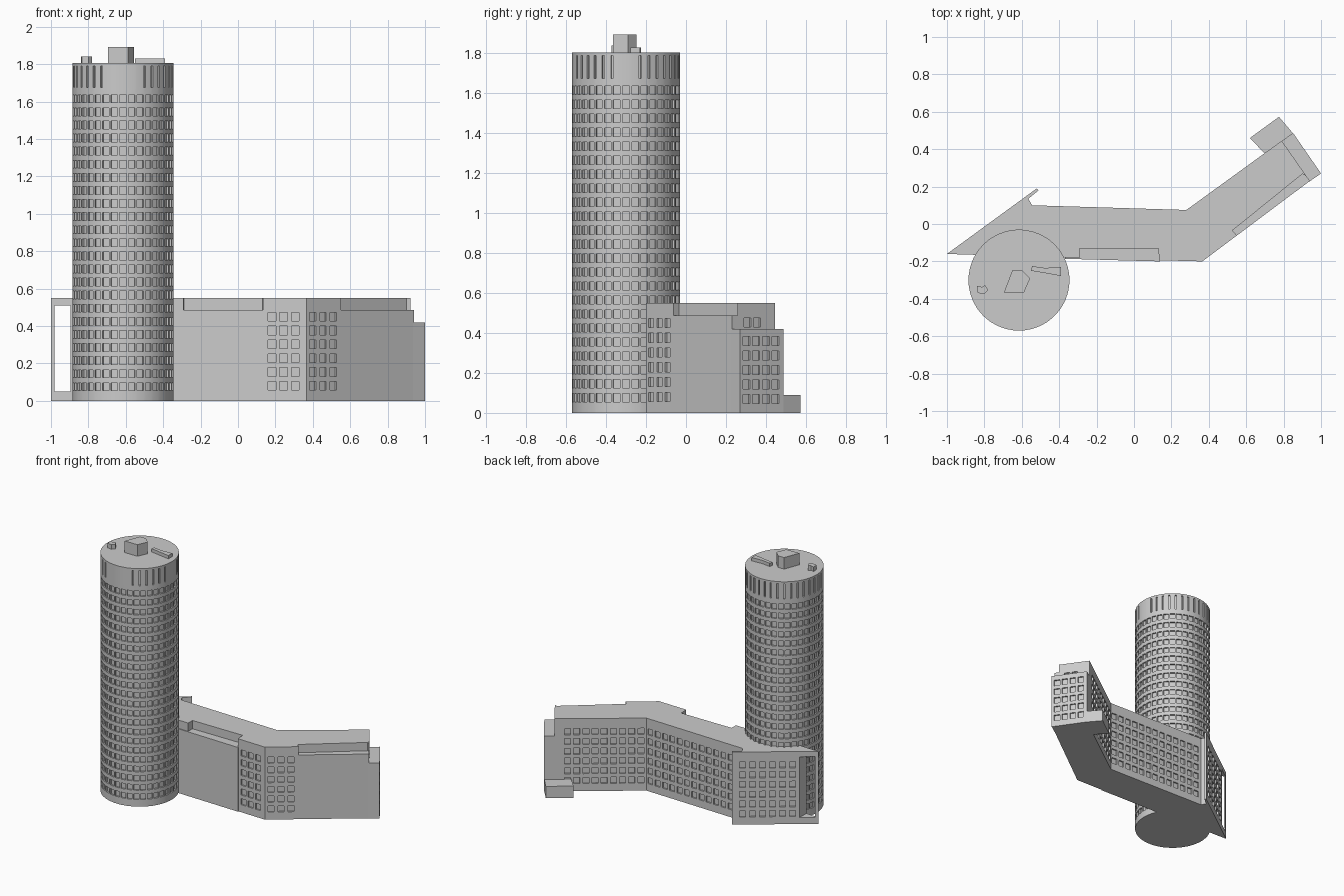
import bpy, bmesh, math
from mathutils import Vector

if "Cube" in bpy.data.objects:
    bpy.data.objects.remove(bpy.data.objects["Cube"])


def finish(name, bm):
    bmesh.ops.recalc_face_normals(bm, faces=bm.faces[:])
    me = bpy.data.meshes.new(name)
    bm.to_mesh(me)
    bm.free()
    ob = bpy.data.objects.new(name, me)
    bpy.context.collection.objects.link(ob)
    return ob


def add_prism(bm, pts, z0, z1):
    lo = [bm.verts.new((x, y, z0)) for x, y in pts]
    hi = [bm.verts.new((x, y, z1)) for x, y in pts]
    bm.faces.new(lo[::-1])
    bm.faces.new(hi)
    n = len(pts)
    for i in range(n):
        j = (i + 1) % n
        bm.faces.new((lo[i], lo[j], hi[j], hi[i]))


def prism(name, pts, z0, z1):
    bm = bmesh.new()
    add_prism(bm, pts, z0, z1)
    return finish(name, bm)


def add_windows(bm, p, q, t0, t1, cols, rows, w=0.042, h=0.046, d=0.011):
    """Grid of window-sized blocks straddling the wall from p to q."""
    p, q = Vector(p), Vector(q)
    t = (q - p).normalized()
    n = Vector((t.y, -t.x))
    for i in range(cols):
        c = p.lerp(q, t0 + (t1 - t0) * i / (cols - 1))
        pts = [c + t * a * w / 2 + n * b * d for a, b in ((-1, -1), (1, -1), (1, 1), (-1, 1))]
        for z in rows:
            add_prism(bm, pts, z - h / 2, z + h / 2)


def cut(ob, bm):
    cutter = finish("cutter", bm)
    cutter.hide_render = True
    m = ob.modifiers.new("cut", 'BOOLEAN')
    m.operation, m.solver, m.object = 'DIFFERENCE', 'EXACT', cutter
    bpy.context.view_layer.objects.active = ob
    bpy.ops.object.modifier_apply(modifier=m.name)
    bpy.data.objects.remove(cutter)


# Round tower: a grid of rings whose window cells are pushed inward
CX, CY, R, COLS, ROWS = -0.615, -0.30, 0.27, 36, 23
levels = [0.0]
for r in range(ROWS):
    zc = 0.075 + r * 0.07
    levels += [zc - 0.021, zc + 0.021]
levels += [1.675, 1.79, 1.805]
angles = []
for i in range(COLS):
    a = -90 + i * 10
    angles += [a - 3.75, a + 3.75]
bm = bmesh.new()
rings = [[bm.verts.new((CX + R * math.cos(math.radians(a)), CY + R * math.sin(math.radians(a)), z))
          for a in angles] for z in levels]
bm.faces.new(rings[0][::-1])
bm.faces.new(rings[-1])
N = len(angles)
recess = []
for k in range(len(levels) - 1):
    for i in range(N):
        j = (i + 1) % N
        f = bm.faces.new((rings[k][i], rings[k][j], rings[k + 1][j], rings[k + 1][i]))
        off = (i // 2) * 10 + 5
        slot = k == 2 * ROWS + 1 and i % 2 == 1 and 20 < off < 340 and off not in (85, 95)
        window = k % 2 == 1 and k < 2 * ROWS and i % 2 == 0
        if slot or window:
            recess.append(f)
bm.normal_update()
for f in bmesh.ops.extrude_discrete_faces(bm, faces=recess)['faces']:
    f.normal_update()
    bmesh.ops.translate(bm, verts=f.verts[:], vec=f.normal * -0.011)
tower = finish("tower", bm)
bpy.context.view_layer.objects.active = tower
tower.select_set(True)
bpy.ops.object.shade_smooth_by_angle(angle=math.radians(30))

# Rooftop plant rooms on the tower
prism("roof_plant_room", [(-0.695, -0.365), (-0.588, -0.365), (-0.555, -0.29),
                          (-0.60, -0.247), (-0.65, -0.247)], 1.79, 1.893)
prism("roof_vent", [(-0.84, -0.33), (-0.835, -0.369), (-0.80, -0.374),
                    (-0.78, -0.353), (-0.797, -0.326), (-0.813, -0.337)], 1.79, 1.84)
prism("roof_duct", [(-0.545, -0.225), (-0.55, -0.25), (-0.45, -0.267),
                    (-0.39, -0.278), (-0.39, -0.23), (-0.476, -0.235)], 1.79, 1.83)

# Low bent wing
tip, bend, end_f = (-1, -0.16), (0.365, -0.20), (0.94, 0.23)
end_b, bend_b, mid_b, fin = (0.79, 0.445), (0.28, 0.075), (-0.545, 0.10), (-0.52, 0.19)
wing = prism("wing", [tip, (-0.37, -0.18), bend, end_f, end_b, bend_b, mid_b,
                      (-0.565, 0.135), (-0.51, 0.18), fin], 0, 0.55)
six = [0.08 + 0.074 * i for i in range(6)]
five = [0.07 + 0.0725 * i for i in range(5)]
bm = bmesh.new()
# front terrace, right terrace and open portal at the tip
add_prism(bm, [(-0.295, -0.26), (0.14, -0.26), (0.13, -0.13), (-0.29, -0.13)], 0.487, 0.6)
add_prism(bm, [(0.55, -0.0617), (0.60, -0.13), (1.04, 0.20), (0.9, 0.2873 - 0.02), (0.526, -0.035)],
          0.487, 0.6)
add_prism(bm, [(-0.98, -0.3), (-0.895, -0.3), (-0.895, 0.05), (-0.98, 0.05)], 0.05, 0.51)
# window grids on each wall
add_windows(bm, (-0.37, -0.18), bend, 0.75, 0.92, 3, six)
add_windows(bm, bend, end_f, 0.06, 0.25, 3, six)
add_windows(bm, end_f, end_b, 0.36, 0.58, 2, [0.452])
add_windows(bm, end_b, bend_b, 0.14, 0.94, 9, six)
add_windows(bm, bend_b, mid_b, 0.04, 0.95, 13, six)
add_windows(bm, fin, tip, 0.12, 0.70, 6, six)
cut(wing, bm)

# Slightly proud wall below the front terrace
prism("front_bay", [(-0.37, -0.15), (-0.37, -0.186), (0.14, -0.20), (0.14, -0.15)], 0, 0.487)

# Lower stair block at the far end, with its windows
e0, e1 = (1.0, 0.27), (0.85, 0.487)
end_block = prism("end_block", [(0.935, 0.225), e0, e1, (0.785, 0.44)], 0, 0.42)
bm = bmesh.new()
add_windows(bm, e0, e1, 0.15, 0.82, 4, five)
cut(end_block, bm)

# Single-storey rear annex
prism("rear_annex", [(0.70, 0.375), (0.85, 0.485), (0.775, 0.573), (0.62, 0.46)], 0, 0.09)
